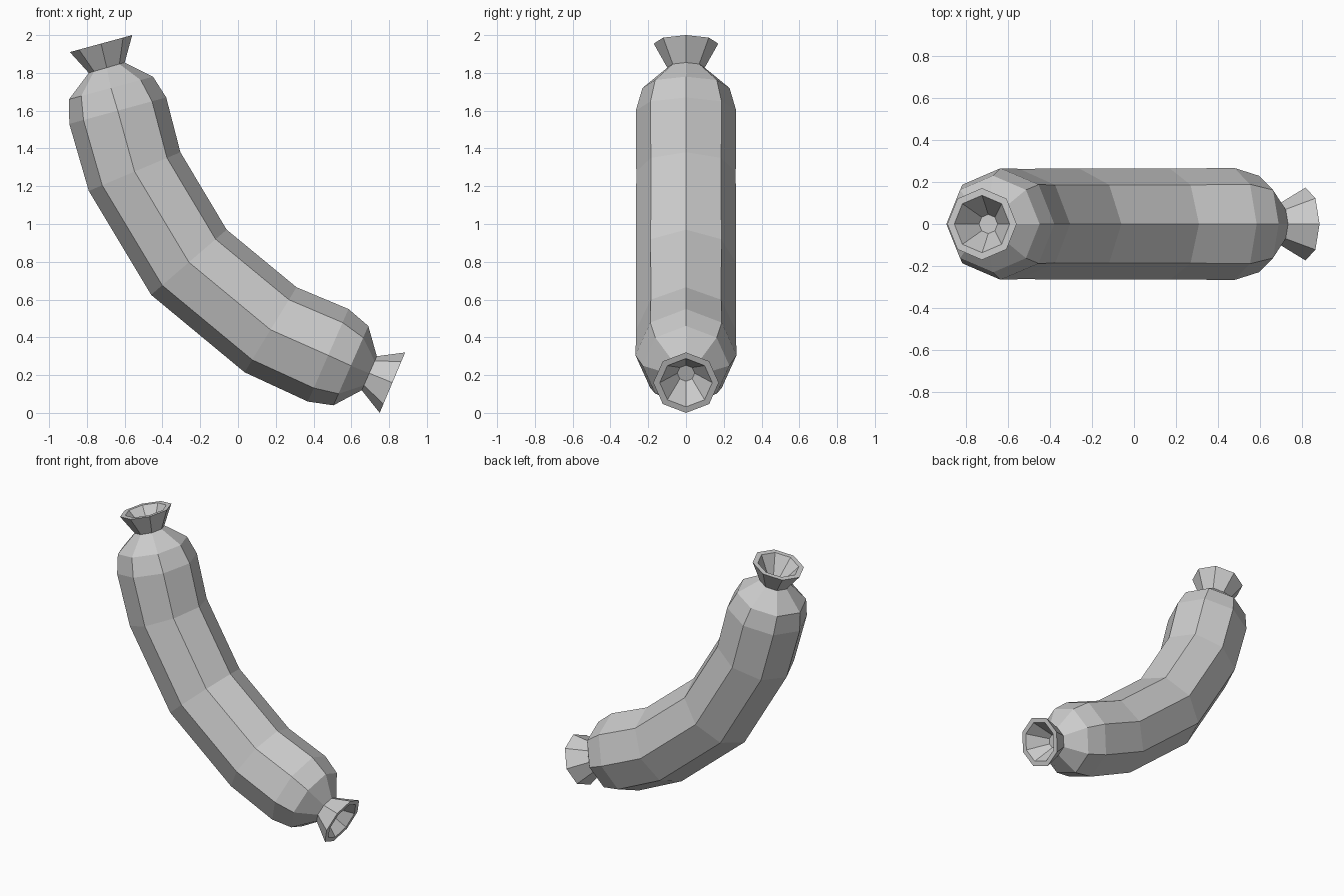
import bpy, bmesh, math
from mathutils import Vector

if "Cube" in bpy.data.objects:
    bpy.data.objects.remove(bpy.data.objects["Cube"])

SIDES = 8

# Sausage skin: each ring is (outer x, z, inner x, z) across the bend, in the XZ plane
RINGS = [
    (-0.89, 1.91, -0.56, 2.00),     # upper flared end
    (-0.79, 1.80, -0.60, 1.855),    # upper pinch
    (-0.895, 1.66, -0.45, 1.78),
    (-0.893, 1.53, -0.38, 1.67),
    (-0.79, 1.175, -0.305, 1.38),
    (-0.46, 0.625, -0.06, 0.97),
    (0.035, 0.215, 0.31, 0.665),
    (0.37, 0.06, 0.585, 0.55),
    (0.505, 0.04, 0.69, 0.46),
    (0.655, 0.12, 0.735, 0.30),     # lower pinch
    (0.75, 0.0, 0.885, 0.32),       # lower flared end
]


def frame(ring):
    lo, hi = Vector((ring[0], 0, ring[1])), Vector((ring[2], 0, ring[3]))
    return (lo + hi) / 2, (hi - lo).normalized(), (hi - lo).length / 2


def add_ring(bm, centre, across, radius):
    side = Vector((0, 1, 0))
    angles = [2 * math.pi * i / SIDES for i in range(SIDES)]
    return [bm.verts.new(centre + radius * (across * math.cos(a) + side * math.sin(a)))
            for a in angles]


def bridge(bm, a, b):
    for i in range(SIDES):
        j = (i + 1) % SIDES
        bm.faces.new((a[i], a[j], b[j], b[i]))


bm = bmesh.new()
frames = [frame(r) for r in RINGS]
loops = [add_ring(bm, *f) for f in frames]
for a, b in zip(loops, loops[1:]):
    bridge(bm, a, b)

# Flared ends: flat rim, then a funnel down to a small flat floor at the pinch
for end, pinch in ((0, 1), (-1, -2)):
    centre, across, radius = frames[end]
    rim = add_ring(bm, centre, across, radius * 0.8)
    floor = add_ring(bm, frames[pinch][0], across, 0.046)
    bridge(bm, loops[end], rim)
    bridge(bm, rim, floor)
    bm.faces.new(floor)

bmesh.ops.recalc_face_normals(bm, faces=bm.faces)
mesh = bpy.data.meshes.new("sausage")
bm.to_mesh(mesh)
bm.free()
bpy.context.collection.objects.link(bpy.data.objects.new("sausage", mesh))
